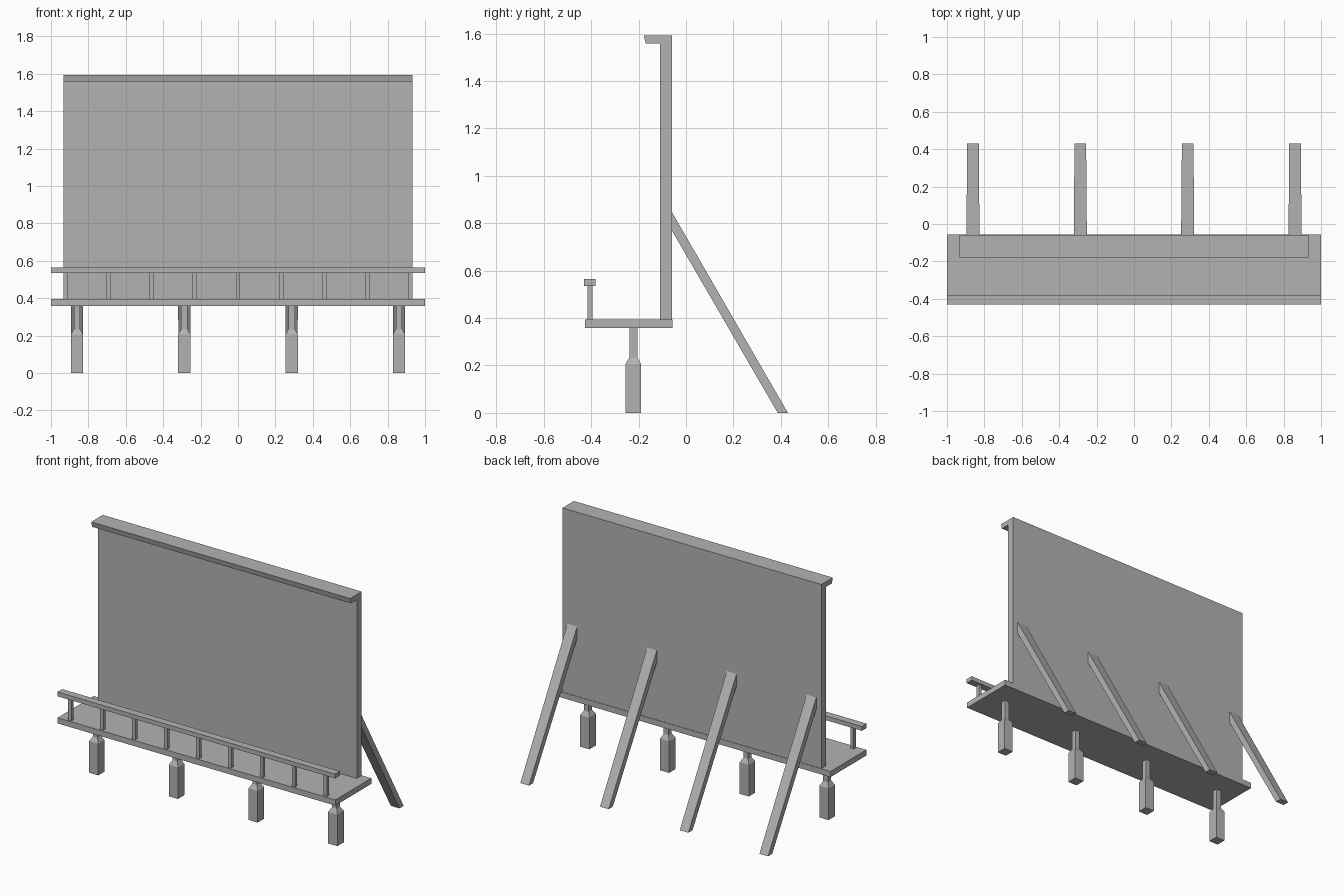
import bpy
import bmesh

cube = bpy.data.objects.get("Cube")
if cube:
    bpy.data.objects.remove(cube, do_unlink=True)

GREY = (0.45, 0.45, 0.45, 1)
grey = bpy.data.materials.new("plain grey")
grey.use_nodes = True
grey.diffuse_color = GREY
grey.node_tree.nodes["Principled BSDF"].inputs["Base Color"].default_value = GREY


def loft(name, rings):
    """Join rings of points into a closed solid with flat end caps."""
    bm = bmesh.new()
    loops = [[bm.verts.new(p) for p in ring] for ring in rings]
    count = len(loops[0])
    for a, b in zip(loops, loops[1:]):
        for i in range(count):
            j = (i + 1) % count
            bm.faces.new((a[i], a[j], b[j], b[i]))
    bm.faces.new(loops[0])
    bm.faces.new(loops[-1])
    bmesh.ops.recalc_face_normals(bm, faces=bm.faces)
    mesh = bpy.data.meshes.new(name)
    bm.to_mesh(mesh)
    bm.free()
    mesh.materials.append(grey)
    obj = bpy.data.objects.new(name, mesh)
    bpy.context.collection.objects.link(obj)
    return obj


def extrude_x(name, profile, half_width, x=0):
    """Sweep a y-z profile sideways about x."""
    return loft(name, [[(x + s * half_width, y, z) for y, z in profile] for s in (-1, 1)])


def box(name, half_width, y0, y1, z0, z1, x=0):
    return extrude_x(name, [(y0, z0), (y1, z0), (y1, z1), (y0, z1)], half_width, x)


def square(x, y, z, half):
    return [(x + sx * half, y + sy * half, z)
            for sx, sy in ((-1, -1), (1, -1), (1, 1), (-1, 1))]


# Board with an overhanging lip along the top
extrude_x("board", [(-0.06, 0.39), (-0.06, 1.593), (-0.178, 1.593),
                    (-0.17, 1.558), (-0.109, 1.558), (-0.109, 0.39)], 0.932)

# Walkway and its handrail
box("walkway", 1, -0.427, -0.057, 0.358, 0.395)
box("handrail", 1, -0.43, -0.381, 0.536, 0.564)
for i in range(-4, 5):
    box("rail_post", 0.012, -0.415, -0.394, 0.39, 0.54, i * 0.23)

# Stepped legs under the walkway and slanted braces behind the board
for x in (-0.861, -0.287, 0.287, 0.861):
    leg_y = -0.222
    loft("leg", [square(x, leg_y, z, half) for z, half in
                 ((0, 0.033), (0.206, 0.033), (0.234, 0.017), (0.36, 0.017))])
    foot = [(x + dx, y, 0) for dx, y in
            ((-0.031, 0.387), (0.031, 0.387), (0.031, 0.43), (-0.031, 0.43))]
    head = [(x + dx, -0.061, z) for dx, z in
            ((-0.035, 0.772), (0.035, 0.772), (0.035, 0.85), (-0.035, 0.85))]
    loft("brace", [foot, head])
